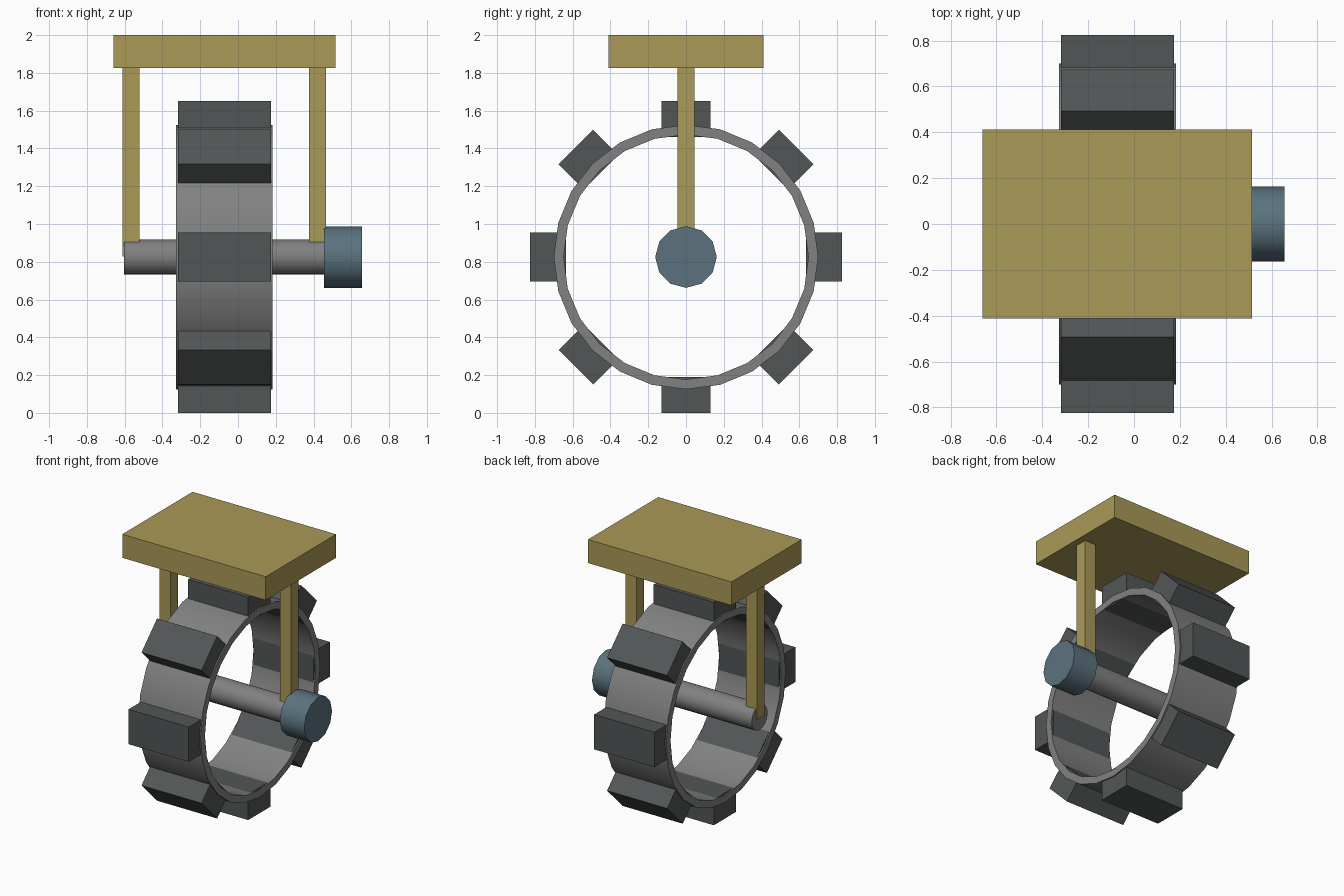
import bpy, bmesh, math
from mathutils import Matrix, Vector

if "Cube" in bpy.data.objects:
    bpy.data.objects.remove(bpy.data.objects["Cube"])

AXIS_Z = 0.825  # height of the wheel axis


def material(name, rgb):
    m = bpy.data.materials.new(name)
    m.diffuse_color = (*rgb, 1)
    m.use_nodes = True
    m.node_tree.nodes["Principled BSDF"].inputs["Base Color"].default_value = m.diffuse_color
    return m


OCHRE = material("ochre_paint", (0.40, 0.32, 0.095))
RUBBER = material("dark_rubber", (0.085, 0.094, 0.094))
STEEL = material("grey_steel", (0.22, 0.22, 0.22))
BLUE = material("slate_blue", (0.105, 0.17, 0.21))


def finish(name, bm, mat, smooth=False):
    bmesh.ops.recalc_face_normals(bm, faces=bm.faces)
    me = bpy.data.meshes.new(name)
    bm.to_mesh(me)
    bm.free()
    me.materials.append(mat)
    ob = bpy.data.objects.new(name, me)
    bpy.context.collection.objects.link(ob)
    if smooth:
        bpy.ops.object.select_all(action='DESELECT')
        ob.select_set(True)
        bpy.context.view_layer.objects.active = ob
        bpy.ops.object.shade_smooth_by_angle(angle=math.radians(40))
    return ob


def box(name, lo, hi, mat, turn=0):
    """Box from corner to corner, turned about the wheel axis."""
    lo, hi = Vector(lo), Vector(hi)
    bm = bmesh.new()
    bmesh.ops.create_cube(bm, size=1, matrix=Matrix.Translation((lo + hi) / 2)
                          @ Matrix.Diagonal((*(hi - lo), 1)))
    pivot = Matrix.Translation((0, 0, AXIS_Z))
    bm.transform(pivot @ Matrix.Rotation(turn, 4, 'X') @ pivot.inverted())
    return finish(name, bm, mat)


def lathe(name, profile, sides, mat, closed=False):
    """Spin (x, radius) points around the wheel axis."""
    bm = bmesh.new()
    rings = []
    for x, r in profile:
        rings.append([bm.verts.new((x, r * math.sin(2 * math.pi * i / sides),
                                    AXIS_Z + r * math.cos(2 * math.pi * i / sides)))
                      for i in range(sides)])
    pairs = list(zip(rings, rings[1:]))
    if closed:
        pairs.append((rings[-1], rings[0]))
    else:
        bm.faces.new(rings[0])
        bm.faces.new(rings[-1])
    for a, b in pairs:
        for i in range(sides):
            j = (i + 1) % sides
            bm.faces.new((a[i], a[j], b[j], b[i]))
    return finish(name, bm, mat, smooth=True)


# Wheel: open rim with eight tread blocks
lathe("wheel_rim", [(-0.327, 0.70), (0.183, 0.70), (0.183, 0.648), (-0.327, 0.648)],
      24, STEEL, closed=True)
for k in range(8):
    box(f"tread_block_{k + 1}", (-0.318, -0.129, AXIS_Z + 0.635),
        (0.174, 0.129, AXIS_Z + 0.825), RUBBER, turn=k * math.pi / 4)

# Axle and end motor
lathe("axle", [(-0.603, 0.093), (0.46, 0.093)], 16, STEEL)
lathe("hub_motor", [(0.456, 0.163), (0.656, 0.163)], 12, BLUE)

# Mounting plate with two fork legs
box("mounting_plate", (-0.66, -0.411, 1.826), (0.515, 0.411, 2.0), OCHRE)
for side, x in (("left", -0.611), ("right", 0.375)):
    box(f"fork_leg_{side}", (x, -0.045, 0.827), (x + 0.09, 0.045, 1.83), OCHRE)
